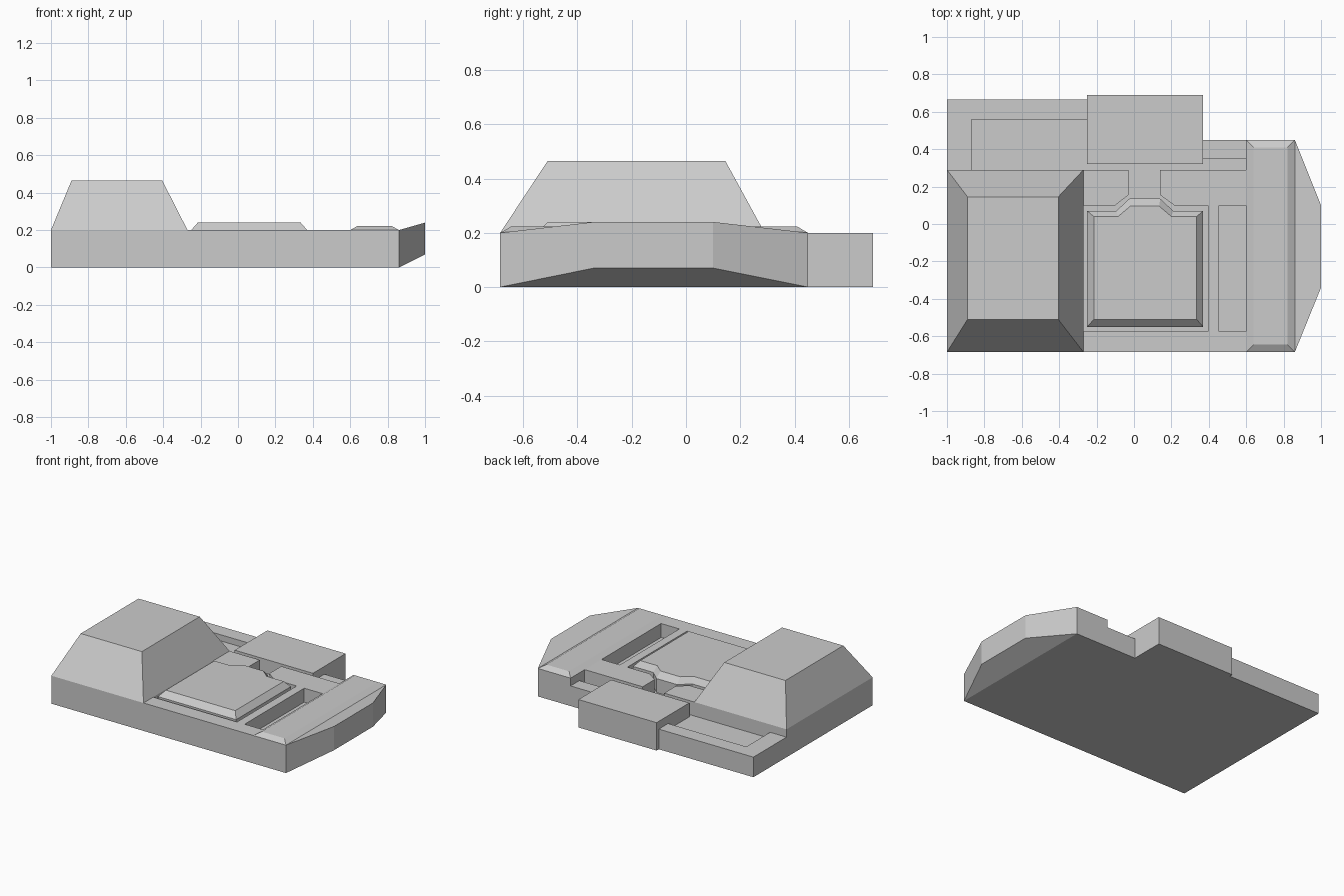
import bpy

if "Cube" in bpy.data.objects:
    bpy.data.objects.remove(bpy.data.objects["Cube"], do_unlink=True)

grey = bpy.data.materials.new("plain_grey")
grey.use_nodes = True
grey.diffuse_color = (0.6, 0.6, 0.6, 1)
grey.node_tree.nodes["Principled BSDF"].inputs["Base Color"].default_value = grey.diffuse_color

FLOOR, LEDGE, DECK, TOP = 0.10, 0.144, 0.20, 0.24
FRONT, BACK, SIDE = -0.685, 0.45, 0.86


def rect(x0, x1, y0, y1):
    return [(x0, y0), (x1, y0), (x1, y1), (x0, y1)]


def at(outline, z):
    return [(x, y, z) for x, y in outline]


def loft(name, *rings):
    """Closed solid through matching counter-clockwise rings, bottom to top."""
    n = len(rings[0])
    verts = [p for ring in rings for p in ring]
    faces = [tuple(reversed(range(n))), tuple(range(len(verts) - n, len(verts)))]
    for r in range(len(rings) - 1):
        for i in range(n):
            j = (i + 1) % n
            faces.append((r * n + i, r * n + j, (r + 1) * n + j, (r + 1) * n + i))
    mesh = bpy.data.meshes.new(name)
    mesh.from_pydata(verts, [], faces)
    mesh.materials.append(grey)
    obj = bpy.data.objects.new(name, mesh)
    bpy.context.collection.objects.link(obj)
    return obj


def carve(obj, outline, floor):
    """Cut a vertical-walled pocket down to the given floor height."""
    cutter = loft("cutter", at(outline, floor), at(outline, 0.5))
    cutter.hide_render = True
    mod = obj.modifiers.new("pocket", "BOOLEAN")
    mod.operation, mod.solver, mod.object = "DIFFERENCE", "EXACT", cutter
    bpy.context.view_layer.update()
    evaluated = obj.evaluated_get(bpy.context.evaluated_depsgraph_get())
    mesh = bpy.data.meshes.new_from_object(evaluated)
    obj.modifiers.clear()
    obj.data = mesh
    bpy.data.objects.remove(cutter, do_unlink=True)


# Main slab, including the box that projects at the back
slab = [(-1, FRONT), (SIDE, FRONT), (SIDE, BACK), (0.37, BACK), (0.37, 0.69),
        (-0.25, 0.69), (-0.25, 0.665), (-1, 0.665)]
hull = loft("hull", at(slab, 0), at(slab, DECK))

# Lower ledges on both sides of the back box
carve(hull, rect(-1.1, -0.25, 0.29, 0.8), LEDGE)
carve(hull, rect(0.37, 0.6, 0.29, 0.6), LEDGE)

# Sunken trench running behind the deck
carve(hull, [(-0.87, 0.29), (0.6, 0.29), (0.6, 0.35), (0.37, 0.35), (0.37, 0.32),
             (-0.25, 0.32), (-0.25, 0.56), (-0.87, 0.56)], FLOOR)

# Central pit with its channel to the trench, and the side slot
carve(hull, [(-0.27, -0.575), (0.395, -0.575), (0.395, 0.1), (0.215, 0.1), (0.14, 0.155),
             (0.14, 0.305), (-0.03, 0.305), (-0.03, 0.155), (-0.1, 0.1), (-0.27, 0.1)], FLOOR)
carve(hull, rect(0.455, 0.6, -0.575, 0.1), FLOOR)
hull.data.name = "hull"

# Bevelled hatch standing in the pit
hatch_base = [(-0.25, -0.55), (0.37, -0.55), (0.37, 0.07), (0.21, 0.07),
              (0.14, 0.135), (-0.025, 0.135), (-0.095, 0.07), (-0.25, 0.07)]
hatch_top = [(-0.215, -0.51), (0.335, -0.51), (0.335, 0.04), (0.2, 0.04),
             (0.135, 0.095), (-0.02, 0.095), (-0.085, 0.04), (-0.215, 0.04)]
loft("hatch", at(hatch_base, FLOOR), at(hatch_base, DECK), at(hatch_top, TOP))

# Tapered tower on the right
loft("tower", at(rect(-1, -0.27, FRONT, 0.29), DECK),
     at(rect(-0.89, -0.405, -0.51, 0.145), 0.465))

# Low raised strip beside the nose
loft("raised_strip", at(rect(0.6, SIDE, FRONT, BACK), DECK),
     at(rect(0.64, 0.82, -0.645, 0.41), 0.223))

# Tapered nose, lofted sideways from the slab end
def end_ring(x, y0, y1, z0, z1):
    return [(x, y0, z0), (x, y1, z0), (x, y1, z1), (x, y0, z1)]

loft("nose", end_ring(SIDE, FRONT, BACK, 0, DECK), end_ring(1, -0.34, 0.1, 0.07, TOP))
